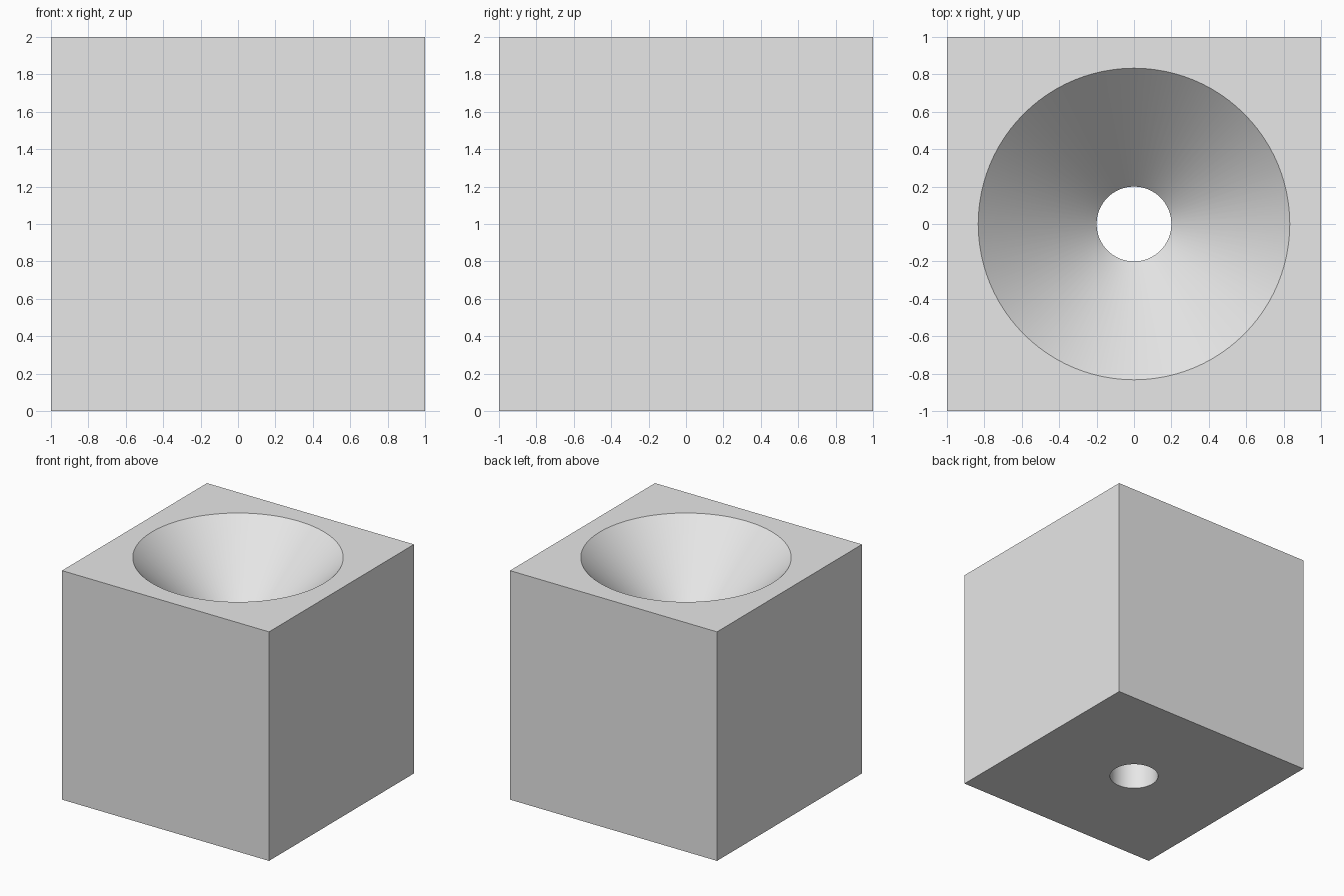
import bpy
import bmesh
import math

old = bpy.data.objects.get("Cube")
if old:
    bpy.data.objects.remove(old, do_unlink=True)

HOLE_RADIUS = 0.2
SINK_RADIUS = 0.833
SINK_DEPTH = SINK_RADIUS - HOLE_RADIUS  # 45 degree countersink
SEGMENTS = 96

grey = bpy.data.materials.new("light_grey")
grey.use_nodes = True
colour = (0.8, 0.8, 0.8, 1)
grey.diffuse_color = colour
grey.node_tree.nodes["Principled BSDF"].inputs["Base Color"].default_value = colour


def ring(bm, radius, z):
    """Closed circle of vertices and edges at height z."""
    verts = [bm.verts.new((radius * math.cos(a), radius * math.sin(a), z))
             for a in (math.tau * i / SEGMENTS for i in range(SEGMENTS))]
    edges = [bm.edges.new((verts[i - 1], verts[i])) for i in range(SEGMENTS)]
    return verts, edges


def square(bm, z):
    """Closed square outline at height z."""
    verts = [bm.verts.new((x, y, z)) for x, y in ((-1, -1), (1, -1), (1, 1), (-1, 1))]
    return verts, [bm.edges.new((verts[i - 1], verts[i])) for i in range(4)]


def bridge(bm, low, high):
    """Wall of quads between two matching loops."""
    for i in range(len(low)):
        bm.faces.new((low[i - 1], low[i], high[i], high[i - 1]))


bm = bmesh.new()

# Outer walls of the block
base, base_edges = square(bm, 0)
top, top_edges = square(bm, 2)
bridge(bm, base, top)

# Straight bore and the conical sink above it
mouth, mouth_edges = ring(bm, HOLE_RADIUS, 0)
neck, _ = ring(bm, HOLE_RADIUS, 2 - SINK_DEPTH)
rim, rim_edges = ring(bm, SINK_RADIUS, 2)
bridge(bm, mouth, neck)
bridge(bm, neck, rim)

# Flat top and bottom around the openings
for edges in (base_edges + mouth_edges, top_edges + rim_edges):
    bmesh.ops.triangle_fill(bm, use_beauty=True, edges=edges)
bmesh.ops.recalc_face_normals(bm, faces=bm.faces)

mesh = bpy.data.meshes.new("countersunk_block")
bm.to_mesh(mesh)
bm.free()
mesh.materials.append(grey)

block = bpy.data.objects.new("countersunk_block", mesh)
bpy.context.collection.objects.link(block)
bpy.ops.object.select_all(action="DESELECT")
block.select_set(True)
bpy.context.view_layer.objects.active = block
bpy.ops.object.shade_smooth_by_angle(angle=math.radians(30))
